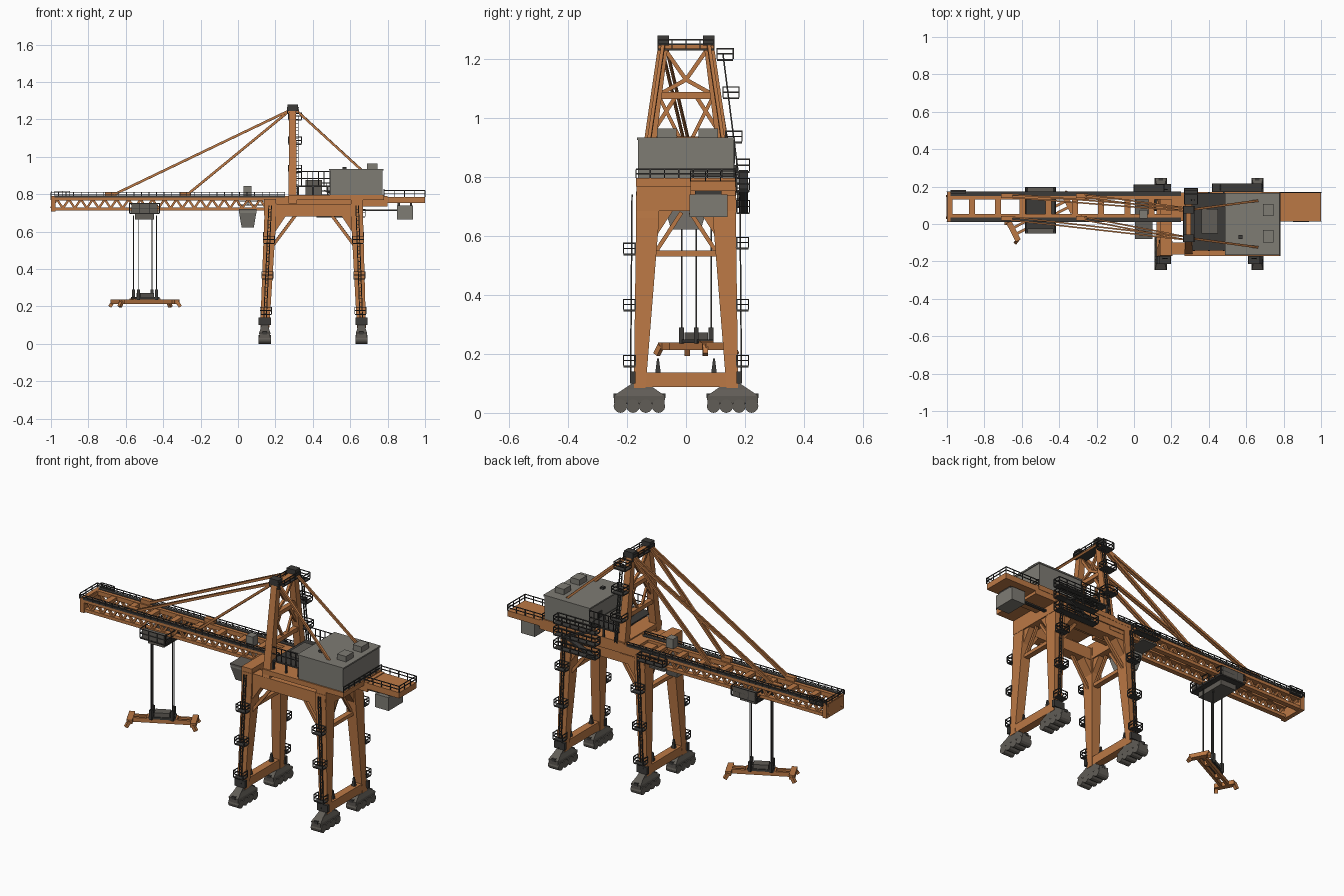
import bpy, bmesh, math
from mathutils import Vector, Matrix

if "Cube" in bpy.data.objects:
    bpy.data.objects.remove(bpy.data.objects["Cube"])

COLOURS = {"orange_paint": (0.50, 0.19, 0.06), "house_grey": (0.21, 0.20, 0.175),
           "bogie_grey": (0.12, 0.11, 0.095), "dark_steel": (0.045, 0.043, 0.04)}
MATS = {}
for key, rgb in COLOURS.items():
    m = bpy.data.materials.new(key)
    m.use_nodes = True
    m.diffuse_color = (*rgb, 1)
    m.node_tree.nodes["Principled BSDF"].inputs["Base Color"].default_value = (*rgb, 1)
    MATS[key] = m
O, G, B, D = COLOURS
PARTS = {}


def part(name, mat):
    return PARTS.setdefault(name, (bmesh.new(), mat))[0]


def hull(bm, rings):
    """Join quad rings into a closed solid."""
    vs = [[bm.verts.new(p) for p in r] for r in rings]
    n = len(vs[0])
    bm.faces.new(vs[0][::-1])
    bm.faces.new(vs[-1])
    for a, b in zip(vs, vs[1:]):
        for i in range(n):
            j = (i + 1) % n
            bm.faces.new((a[i], a[j], b[j], b[i]))


def loft(name, mat, sections):
    """Sections are (x, y, z, width_x, width_y)."""
    corners = ((-.5, -.5), (.5, -.5), (.5, .5), (-.5, .5))
    hull(part(name, mat), [[(x + i * w, y + j * d, z) for i, j in corners]
                           for x, y, z, w, d in sections])


def box(name, mat, x, y, z):
    cx, cy, w, d = sum(x) / 2, sum(y) / 2, x[1] - x[0], y[1] - y[0]
    loft(name, mat, [(cx, cy, z[0], w, d), (cx, cy, z[1], w, d)])


def beam(name, mat, a, b, w, h=None):
    a, b, h = Vector(a), Vector(b), h or w
    d = (b - a).normalized()
    side = d.cross((0, 0, 1)) if abs(d.z) < .99 else Vector((1, 0, 0))
    side.normalize()
    up = side.cross(d)
    ring = [side * i * w / 2 + up * j * h / 2 for i, j in ((-1, -1), (1, -1), (1, 1), (-1, 1))]
    hull(part(name, mat), [[p + r for r in ring] for p in (a, b)])


def prism(name, mat, pts, offset):
    hull(part(name, mat), [[Vector(p) for p in pts], [Vector(p) + Vector(offset) for p in pts]])


def rail(name, a, b, height=.035, step=.05):
    a, b, up = Vector(a), Vector(b), Vector((0, 0, height))
    n = max(1, round((b - a).length / step))
    for i in range(n + 1):
        p = a.lerp(b, i / n)
        beam(name, D, p, p + up, .004)
    for k in (.5, 1):
        beam(name, D, a + up * k, b + up * k, .004)


def platform(name, x, y, z, height=.035):
    """Small grating landing with rails on all sides."""
    box(name, D, x, y, (z - .006, z))
    c = [(x[0], y[0], z), (x[1], y[0], z), (x[1], y[1], z), (x[0], y[1], z)]
    for i in range(4):
        rail(name, c[i], c[(i + 1) % 4], height)


def ladder(name, a, b, gap=.014):
    a, b = Vector(a), Vector(b)
    off = Vector((gap / 2, 0, 0))
    for s in (-1, 1):
        beam(name, D, a + off * s, b + off * s, .005)
    n = int((b - a).length / .02)
    for i in range(1, n):
        p = a.lerp(b, i / n)
        beam(name, D, p - off, p + off, .003)


# Portal frame: legs, bogies, sills, ties
for foot_x, top_x, inward in ((.143, .172, 1), (.66, .637, -1)):
    for s in (-1, 1):
        loft("portal_legs", O, [(foot_x, s * .157, .085, .048, .04),
                                (top_x, s * .13, .66, .064, .078),
                                (top_x + inward * .004, s * .13, .75, .06, .08)])
        loft("bogie_frames", B, [(foot_x, s * .158, .03, .055, .17), (foot_x, s * .158, .058, .06, .174),
                                 (foot_x, s * .158, .08, .045, .11), (foot_x, s * .158, .1, .04, .05)])
        for k in range(4):
            bmesh.ops.create_cone(part("bogie_wheels", B), cap_ends=True, segments=12, radius1=.023,
                                  radius2=.023, depth=.066, matrix=Matrix.Translation(
                                      (foot_x, s * (.158 + (k - 1.5) * .043), .023)) @ Matrix.Rotation(math.pi / 2, 4, 'Y'))
        box("bogie_buffers", D, (foot_x - .012, foot_x + .012), (s * .158 - .088, s * .158 + .088), (.05, .066))
        loft("sill_posts", D, [(foot_x, s * .095, .13, .022, .02), (foot_x, s * .095, .185, .008, .006)])
        # Haunches and knee braces
        xi = top_x + inward * .028
        prism("portal_haunches", O, [(xi, s * .13 - .03, .6), (xi, s * .13 - .03, .69),
                                     (xi + inward * .06, s * .13 - .03, .69)], (0, .06, 0))
        prism("portal_haunches", O, [(top_x - .025, s * .1, .6), (top_x - .025, s * .1, .7),
                                     (top_x - .025, s * .035, .7)], (.05, 0, 0))
        beam("knee_braces", O, (xi - inward * .01, s * .14, .53), (xi + inward * .11, s * .13, .69), .016)
        beam("tie_braces", O, (top_x, s * .1, .55), (top_x, s * .015, .68), .014)
        # Leg ladders with landings
        ladder("leg_ladders", (foot_x, s * .188, .1), (top_x, s * .183, .74))
        for i, z in enumerate((.16, .35, .55 - s * -.01)):
            px = foot_x + (top_x - foot_x) * z / .7
            platform("leg_landings", (px - .03, px + .03), sorted((s * .172, s * .212)), z)
        box("leg_cabinets", D, (foot_x - .033, foot_x + .033), sorted((s * .172, s * .19)), (.1, .14))
    box("sill_beams", O, (foot_x - .022, foot_x + .022), (-.15, .15), (.088, .137))
    box("tie_beams", O, (top_x - .015, top_x + .015), (-.11, .11), (.53, .55))
    box("portal_cross_beams", O, (top_x - .032, top_x + .032), (-.168, .168), (.685, .775))
for s in (-1, 1):
    box("portal_side_beams", O, (.15, .66), (s * .13 - .032, s * .13 + .032), (.68, .748))

# Lattice boom
BAYS = 18
for y in (.034, .15):
    box("boom_chords", O, (-1, .3), (y - .019, y + .019), (.766, .79))
    box("boom_chords", O, (-1, .3), (y - .014, y + .014), (.712, .73))
    step = 1.15 / BAYS
    for i in range(BAYS):
        x = -1 + i * step
        beam("boom_lattice", O, (x, y, .725), (x + step / 2, y, .772), .012)
        beam("boom_lattice", O, (x + step / 2, y, .772), (x + step, y, .725), .012)
    yo = .172 if y > .1 else .012
    rail("boom_handrails", (-1, yo, .785), (.25, yo, .785), .025, .04)
    box("boom_walkways", D, (-.98, .25), sorted((yo, y)), (.783, .793))
for i, x in enumerate((-.99, -.87, -.73, -.6, -.46, -.32, -.18, -.04, .09)):
    box("boom_cross_ties", O, (x - .012, x + .02), (.03, .155), (.768, .786))
box("boom_tip", O, (-1, -.975), (.014, .17), (.708, .79))
rail("boom_handrails", (-.998, .014, .785), (-.998, .17, .785), .03)
platform("boom_tip_platform", (-.98, -.9), (.165, .18), .78)

# Rear girder and tail
box("rear_girder", O, (.2, .8), (.015, .168), (.735, .79))
box("tail_girder", O, (.78, 1), (.015, .168), (.752, .785))
box("house_base", O, (.27, .78), (-.17, .17), (.768, .796))
for y in (.015, .168):
    rail("tail_handrails", (.78, y, .785), (1, y, .785), .035)
rail("tail_handrails", (.998, .015, .785), (.998, .168, .785), .035)
box("tail_underbeam", D, (.5, .85), (.08, .1), (.71, .718))
box("tail_counterweight", G, (.85, .935), (.012, .14), (.665, .74))
for x in (.86, .925):
    box("tail_hangers", D, (x - .006, x + .006), (.03, .12), (.738, .755))

# Machinery house
box("machinery_house", G, (.492, .772), (-.163, .163), (.795, .928))
box("house_roof", G, (.487, .777), (-.167, .167), (.926, .934))
for y in (-.065, .075):
    box("roof_units", G, (.69, .745), (y - .033, y + .033), (.934, .965))
box("roof_hatch", D, (.56, .58), (-.08, -.06), (.934, .945))
box("house_door", D, (.488, .493), (.05, .09), (.8, .88))
box("winch_deck", D, (.31, .49), (-.14, .165), (.838, .846))
box("winch", B, (.36, .45), (-.05, .08), (.796, .875))
for y in (-.14, .165):
    rail("deck_handrails", (.31, y, .846), (.49, y, .846), .075, .03)
    for x in (.32, .4, .48):
        box("deck_posts", D, (x - .005, x + .005), (y - .005, y + .005), (.79, .84))
rail("house_handrails", (.78, -.17, .796), (.78, .17, .796), .03)
for z in (.68, .755, .82):
    platform("stair_landings", (.42, .68), (.172, .215), z, .04)
beam("stair_flights", D, (.44, .195, .68), (.62, .195, .755), .03, .008)
beam("stair_flights", D, (.62, .195, .755), (.46, .195, .82), .03, .008)
platform("side_landing", (0, .16), (.172, .21), .745)

# A-frame tower
for s in (-1, 1):
    loft("tower_legs", O, [(.292, s * .145, .75, .045, .045), (.292, s * .077, 1.25, .036, .034)])
    beam("tower_braces", O, (.292, s * .07, 1.23), (.292, 0, 1.13), .014)
    beam("tower_braces", O, (.292, 0, 1.13), (.292, s * .09, 1.08), .014)
    beam("tower_braces", O, (.292, s * .03, 1.08), (.292, s * .12, .94), .014)
    beam("tower_braces", O, (.292, s * .09, 1.07), (.292, s * .02, .93), .012)
    box("apex_sheaves", D, (.265, .32), (s * .077 - .02, s * .077 + .02), (1.245, 1.28))
    # Backstays and forestays
    beam("backstays", O, (.31, s * .077, 1.25), (.665, s * .125, .925), .012)
    for end, width in ((-.68, .013), (-.28, .013)):
        for gap in (-.008, .008):
            beam("forestays", O, (.28, s * .077 + gap, 1.25), (end, .092 + s * .06 + gap, .79), .008, width)
        box("stay_lugs", O, (end - .03, end + .03), (.092 + s * .06 - .012, .092 + s * .06 + .012), (.785, .812))
for z, w in ((1.07, .1), (1.235, .085), (.92, .12)):
    box("tower_cross_beams", O, (.278, .306), (-w, w), (z - .005, z + .018))
platform("apex_platform", (.265, .325), (-.095, .095), 1.235, .03)
for z, y in ((.92, .155), (1.07, .145), (1.2, .125)):
    platform("tower_landings", (.27, .34), (y - .02, y + .035), z)
ladder("tower_ladder", (.315, .18, .79), (.315, .125, 1.22))

# Operator room under the boom, and a cabinet above it
loft("operator_room", G, [(.052, 0, .622, .065, .1), (.052, 0, .7, .092, .15), (.052, 0, .712, .092, .15)])
box("operator_room_deck", B, (.005, .1), (-.08, .19), (.712, .722))
box("boom_cabinet", G, (.03, .072), (.03, .075), (.79, .845))

# Trolley
box("trolley_frame", D, (-.575, -.425), (-.04, .19), (.695, .712))
box("trolley_machinery", B, (-.55, -.45), (-.02, .16), (.665, .7))
platform("trolley_platform", (-.58, -.42), (-.05, .195), .7, .05)
for y in (-.035, .185):
    box("trolley_cabinets", B, (-.57, -.43), (y - .012, y + .012), (.7, .748))

# Spreader, yawed beneath the trolley
YAW = Matrix.Translation((-.497, .035, 0)) @ Matrix.Rotation(math.radians(27), 4, 'Z')


def sp(u, v, z):
    return YAW @ Vector((u, v, z))


for v in (-.018, .018):
    beam("spreader_beams", O, sp(-.16, v, .226), sp(.16, v, .226), .014, .024)
for s in (-1, 1):
    beam("spreader_ends", O, sp(s * .165, -.055, .226), sp(s * .165, .055, .226), .03, .024)
    beam("spreader_ties", O, sp(s * .07, -.025, .23), sp(s * .07, .025, .23), .02, .026)
    for t in (-1, 1):
        beam("spreader_flippers", O, sp(s * .165, t * .05, .228), sp(s * .182, t * .058, .198), .018)
        foot = sp(s * .055, t * .028, .235)
        beam("spreader_sheaves", D, foot, foot + Vector((0, 0, .055)), .016)
        beam("hoist_ropes", D, foot, foot + Vector((0, 0, .45)), .005)
beam("head_block", B, sp(-.04, 0, .255), sp(.04, 0, .255), .05, .035)
beam("head_block_bar", D, sp(-.07, 0, .243), sp(.07, 0, .243), .06, .012)

# Turn every collected part into an object
for name, (bm, mat) in PARTS.items():
    bmesh.ops.recalc_face_normals(bm, faces=bm.faces)
    mesh = bpy.data.meshes.new(name)
    bm.to_mesh(mesh)
    bm.free()
    mesh.materials.append(MATS[mat])
    bpy.context.scene.collection.objects.link(bpy.data.objects.new(name, mesh))
